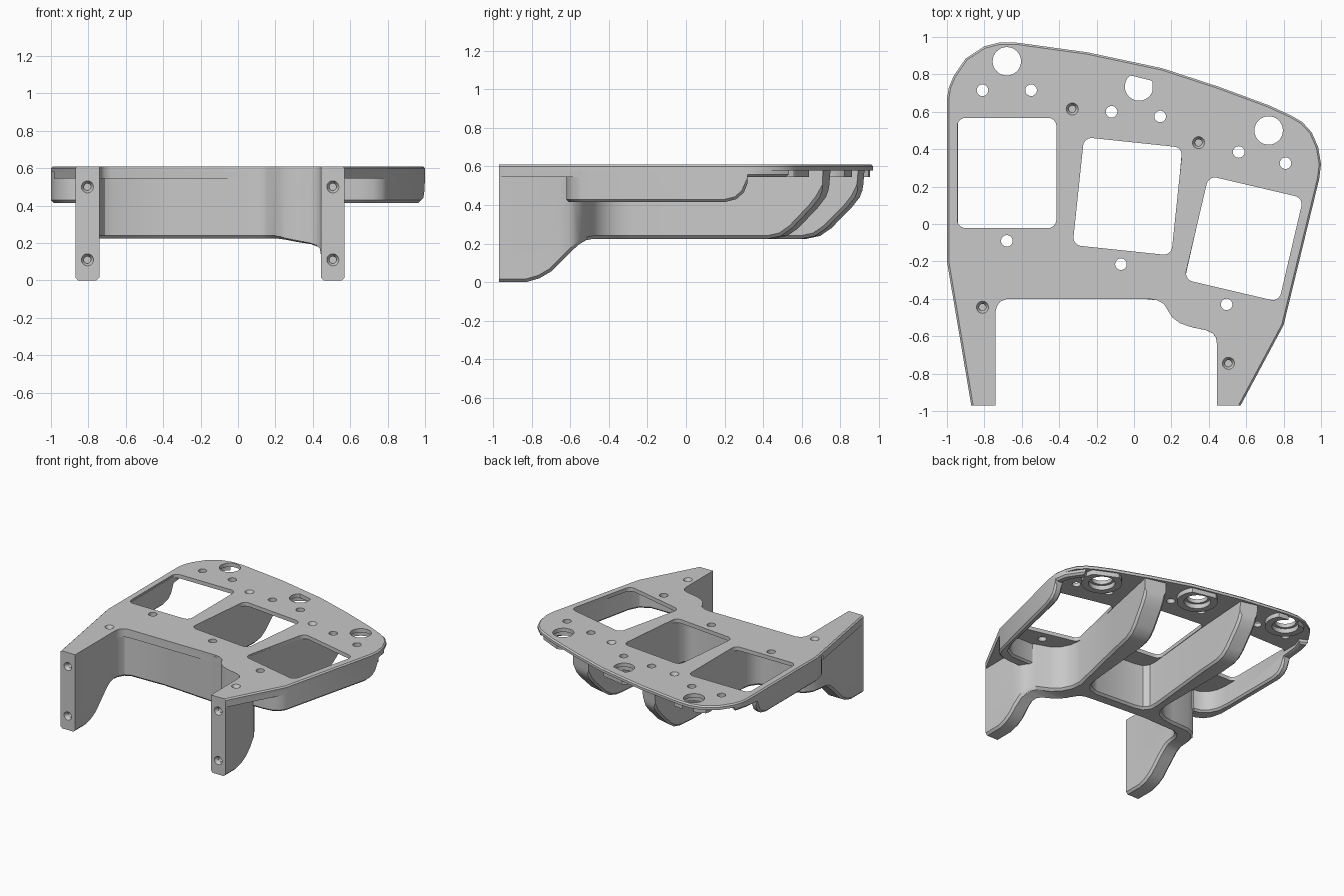
import bpy, bmesh, math
from mathutils import Vector, Matrix

if "Cube" in bpy.data.objects:
    bpy.data.objects.remove(bpy.data.objects["Cube"])

grey = bpy.data.materials.new("mid_grey")
grey.use_nodes = True
grey.diffuse_color = (0.58, 0.58, 0.58, 1)
grey.node_tree.nodes["Principled BSDF"].inputs["Base Color"].default_value = (0.58, 0.58, 0.58, 1)


def loft(name, low, high):
    """Solid between two matching loops."""
    bm = bmesh.new()
    a = [bm.verts.new(p) for p in low]
    b = [bm.verts.new(p) for p in high]
    bm.faces.new(a)
    bm.faces.new(b)
    for i in range(len(a)):
        j = (i + 1) % len(a)
        bm.faces.new((a[i], a[j], b[j], b[i]))
    bmesh.ops.recalc_face_normals(bm, faces=bm.faces)
    mesh = bpy.data.meshes.new(name)
    bm.to_mesh(mesh)
    bm.free()
    mesh.materials.append(grey)
    ob = bpy.data.objects.new(name, mesh)
    bpy.context.collection.objects.link(ob)
    return ob


def prism(name, pts, z0, z1):
    return loft(name, [(x, y, z0) for x, y in pts], [(x, y, z1) for x, y in pts])


def side_prism(name, pts, shear=0.0):
    """Profile in y and z, run across x; its back part may slant."""
    def at(x):
        return [(x, y + (shear * (0.4 - x) if y > 0 else 0), z) for y, z in pts]
    return loft(name, at(-1.2), at(1.2))


def boolean(ob, cutters, op):
    for c in cutters:
        m = ob.modifiers.new("cut", "BOOLEAN")
        m.object, m.operation, m.solver = c, op, "EXACT"
    bpy.context.view_layer.update()
    dg = bpy.context.evaluated_depsgraph_get()
    mesh = bpy.data.meshes.new_from_object(ob.evaluated_get(dg))
    ob.modifiers.clear()
    ob.data = mesh


def remove(obs):
    for o in obs:
        bpy.data.objects.remove(o)


def circle(cx, cy, r, n=32):
    return [(cx + r * math.cos(math.tau * i / n), cy + r * math.sin(math.tau * i / n)) for i in range(n)]


def rounded_rect(cx, cy, w, h, deg, r=0.045):
    rot, pts = Matrix.Rotation(math.radians(deg), 2), []
    for k, (sx, sy) in enumerate([(1, 1), (-1, 1), (-1, -1), (1, -1)]):
        for i in range(7):
            t = math.radians(90 * k + 15 * i)
            p = Vector((sx * (w / 2 - r) + r * math.cos(t), sy * (h / 2 - r) + r * math.sin(t)))
            p = rot @ p
            pts.append((cx + p.x, cy + p.y))
    return pts


def chamfer(ob, width, wanted):
    """Bevel edges picked from their lowest and highest face normal z and midpoint."""
    bm = bmesh.new()
    bm.from_mesh(ob.data)
    bmesh.ops.remove_doubles(bm, verts=bm.verts, dist=0.0005)
    bmesh.ops.dissolve_limit(bm, angle_limit=0.01, verts=bm.verts, edges=bm.edges)
    edges = []
    for e in bm.edges:
        if len(e.link_faces) == 2:
            lo, hi = sorted(f.normal.z for f in e.link_faces)
            if wanted(lo, hi, (e.verts[0].co + e.verts[1].co) / 2):
                edges.append(e)
    bmesh.ops.bevel(bm, geom=edges, offset=width, segments=1, affect="EDGES", clamp_overlap=False)
    bm.to_mesh(ob.data)
    bm.free()


def underside(lo, hi, mid):
    return lo < -0.3 and abs(hi) < 0.05 and mid.y > -0.965


def outer_rim(lo, hi, mid):
    inner = -0.76 < mid.x < 0.46 and mid.y < -0.3
    return hi > 0.9 and abs(lo) < 0.05 and mid.y > -0.96 and not inner


# Right end of the front contour, shared by the plate and the rib frame
bend = [(0.125, -0.408), (0.16, -0.428), (0.18, -0.46), (0.205, -0.5), (0.245, -0.53), (0.3, -0.55),
        (0.385, -0.568), (0.42, -0.583), (0.437, -0.605), (0.443, -0.64), (0.443, -0.97), (0.57, -0.97)]

# Plate outline: inner front contour, then the outer edge
outline = [(-0.87, -0.97), (-0.74, -0.97), (-0.74, -0.47), (-0.733, -0.44), (-0.715, -0.415),
           (-0.68, -0.4), (0.08, -0.4)] + bend + [
           (0.8, -0.54), (0.99, 0.24), (1, 0.32), (0.985, 0.41), (0.95, 0.49), (0.9, 0.545), (0.84, 0.58),
           (0.72, 0.635), (0.45, 0.735), (0.15, 0.833), (-0.25, 0.918), (-0.62, 0.969), (-0.72, 0.97),
           (-0.8, 0.95), (-0.9, 0.885), (-0.965, 0.79), (-0.99, 0.73), (-1, 0.67), (-1, -0.2)]

# Top plate with three windows
plate = prism("top_plate", outline, 0.58, 0.61)
chamfer(plate, 0.01, outer_rim)
windows = [rounded_rect(-0.68, 0.273, 0.53, 0.59, 0), rounded_rect(-0.034, 0.148, 0.53, 0.58, -6),
           rounded_rect(0.587, -0.079, 0.52, 0.57, -13.2)]
cut = [prism("window_cutter", w, 0.5, 0.7) for w in windows]
boolean(plate, cut, "DIFFERENCE")
remove(cut)

# Legs, front wall and two ribs in one footprint
footprint = [(-0.87, -0.97), (-0.74, -0.97), (-0.74, -0.47), (-0.733, -0.43), (-0.712, -0.395),
             (-0.67, -0.375), (-0.45, -0.37), (-0.4, -0.367), (-0.35, -0.37), (0.05, -0.4)] + bend + [
             (0.57, -0.66), (0.56, -0.6), (0.53, -0.55),
             (0.48, -0.515), (0.38, -0.48), (0.32, -0.43), (0.285, -0.36), (0.275, -0.28), (0.395, 0.25),
             (0.54, 0.95), (0.37, 0.95), (0.257, 0.4), (0.205, -0.17), (0.19, -0.24), (0.155, -0.28),
             (0.09, -0.3), (-0.24, -0.275), (-0.3, -0.26), (-0.332, -0.22), (-0.335, -0.16),
             (-0.277, 0.42), (-0.23, 1.1), (-0.36, 1.1), (-0.415, 0.5), (-0.415, -0.13), (-0.425, -0.19),
             (-0.46, -0.24), (-0.52, -0.27), (-0.6, -0.28), (-0.74, -0.285), (-0.81, -0.31),
             (-0.855, -0.37), (-0.87, -0.45)]
frame = prism("rib_frame", footprint, -0.1, 0.598)
profile = side_prism("profile_cutter", [
    (-1.2, 0), (-0.83, 0), (-0.76, 0.02), (-0.7, 0.055), (-0.6, 0.155), (-0.55, 0.2), (-0.52, 0.217),
    (-0.48, 0.225), (0.43, 0.225), (0.5, 0.24), (0.56, 0.28), (0.67, 0.39), (0.71, 0.44),
    (0.73, 0.49), (0.735, 0.7), (-1.2, 0.7)], 0.25)
boolean(frame, [profile], "INTERSECT")
remove([profile])
chamfer(frame, 0.016, underside)

# Shallow side walls that fade into a rim; each ends beside its own window
right_wall = [(0.5, -0.62), (0.64, -0.62), (0.72, -0.61), (0.77, -0.585), (0.8, -0.54), (0.99, 0.24),
              (1, 0.32), (0.985, 0.41), (0.9, 0.535), (0.85, 0.49), (0.92, 0.4), (0.935, 0.33), (0.92, 0.2),
              (0.785, -0.42), (0.75, -0.49), (0.68, -0.53), (0.5, -0.53)]
left_wall = [(-0.8, -0.39), (-0.88, -0.38), (-0.94, -0.35), (-0.98, -0.29), (-1, -0.2), (-1, 0.67),
             (-0.97, 0.78), (-0.91, 0.75), (-0.94, 0.67), (-0.94, -0.1), (-0.93, -0.18),
             (-0.9, -0.24), (-0.85, -0.28), (-0.8, -0.29)]
parts = [plate, frame]
for name, pts, d in (("side_wall_left", right_wall, 0), ("side_wall_right", left_wall, 0.22)):
    w = prism(name, pts, 0.3, 0.598)
    profile = side_prism("profile_cutter", [
        (-1.2, 0.415), (0.2 + d, 0.415), (0.26 + d, 0.43), (0.3 + d, 0.465),
        (0.318 + d, 0.51), (0.32 + d, 0.545), (1.2, 0.545), (1.2, 0.7), (-1.2, 0.7)])
    boolean(w, [profile], "INTERSECT")
    remove([profile])
    chamfer(w, 0.014, underside)
    parts.append(w)

# Gussets between the legs and the plate edge, and the lip over the front wall
parts.append(prism("gusset_left", [(0.5, -0.97), (0.57, -0.97), (0.8, -0.54), (0.5, -0.54)], 0.545, 0.598))
parts.append(prism("gusset_right", [(-0.87, -0.97), (-0.8, -0.97), (-0.8, -0.3), (-0.983, -0.3)], 0.545, 0.598))
parts.append(prism("front_lip", [(-0.74, -0.47), (-0.733, -0.44), (-0.715, -0.415), (-0.68, -0.4),
                                 (0.05, -0.4), (0.05, -0.34), (-0.74, -0.34)], 0.545, 0.598))

# Bosses under the large holes, hollow below and trimmed to the plate edge
large = [(-0.68, 0.87), (0.027, 0.735), (0.72, 0.5)]
trim = prism("trim_cutter", [(px * 0.985, py * 0.985) for px, py in outline], 0.5, 0.7)
bosses = []
for i, (x, y) in enumerate(large):
    b = prism("boss_%d" % (i + 1), circle(x, y, 0.145), 0.545, 0.598)
    bore = prism("bore_cutter", circle(x, y, 0.095), 0.5, 0.582)
    boolean(b, [trim], "INTERSECT")
    boolean(b, [bore], "DIFFERENCE")
    remove([bore])
    bosses.append(b)
remove([trim])

# Through holes
cut = []
for i, (x, y) in enumerate(large):
    pts = circle(x, y, 0.076)
    if i == 1:
        pts = [(min(px, 0.1), min(py, 0.79 - 0.25 * px)) for px, py in pts]
    cut.append(prism("hole_cutter", pts, 0.5, 0.7))
for x, y in [(-0.81, 0.715), (-0.55, 0.715), (-0.12, 0.6), (0.14, 0.575), (0.56, 0.385),
             (0.81, 0.325), (-0.68, -0.09), (-0.07, -0.215), (0.495, -0.43)]:
    cut.append(prism("hole_cutter", circle(x, y, 0.031, 20), 0.5, 0.7))
for ob in [plate] + bosses:
    boolean(ob, cut, "DIFFERENCE")
remove(cut)

# Countersunk blind screw holes, on top and on the leg fronts
cut = []
for r0, r1, start, depth in ((0.033, 0.019, 0, 0.025), (0.018, 0.018, 0.01, 0.12)):
    for x, y in [(-0.33, 0.615), (0.345, 0.435), (-0.81, -0.445), (0.505, -0.745)]:
        cut.append(loft("screw_cutter", [(p, q, 0.611 - depth) for p, q in circle(x, y, r1, 20)],
                        [(p, q, 0.611 - start) for p, q in circle(x, y, r0, 20)]))
    for x in (-0.805, 0.507):
        for z in (0.5, 0.11):
            cut.append(loft("screw_cutter", [(p, start - 0.971, q) for p, q in circle(x, z, r0, 20)],
                            [(p, depth - 0.971, q) for p, q in circle(x, z, r1, 20)]))
for ob in parts:
    boolean(ob, cut, "DIFFERENCE")
remove(cut)

# Smooth the curved walls and keep the edges sharp
bpy.ops.object.select_all(action="DESELECT")
for ob in parts + bosses:
    ob.select_set(True)
    bpy.context.view_layer.objects.active = ob
bpy.ops.object.shade_smooth_by_angle(angle=math.radians(32))
